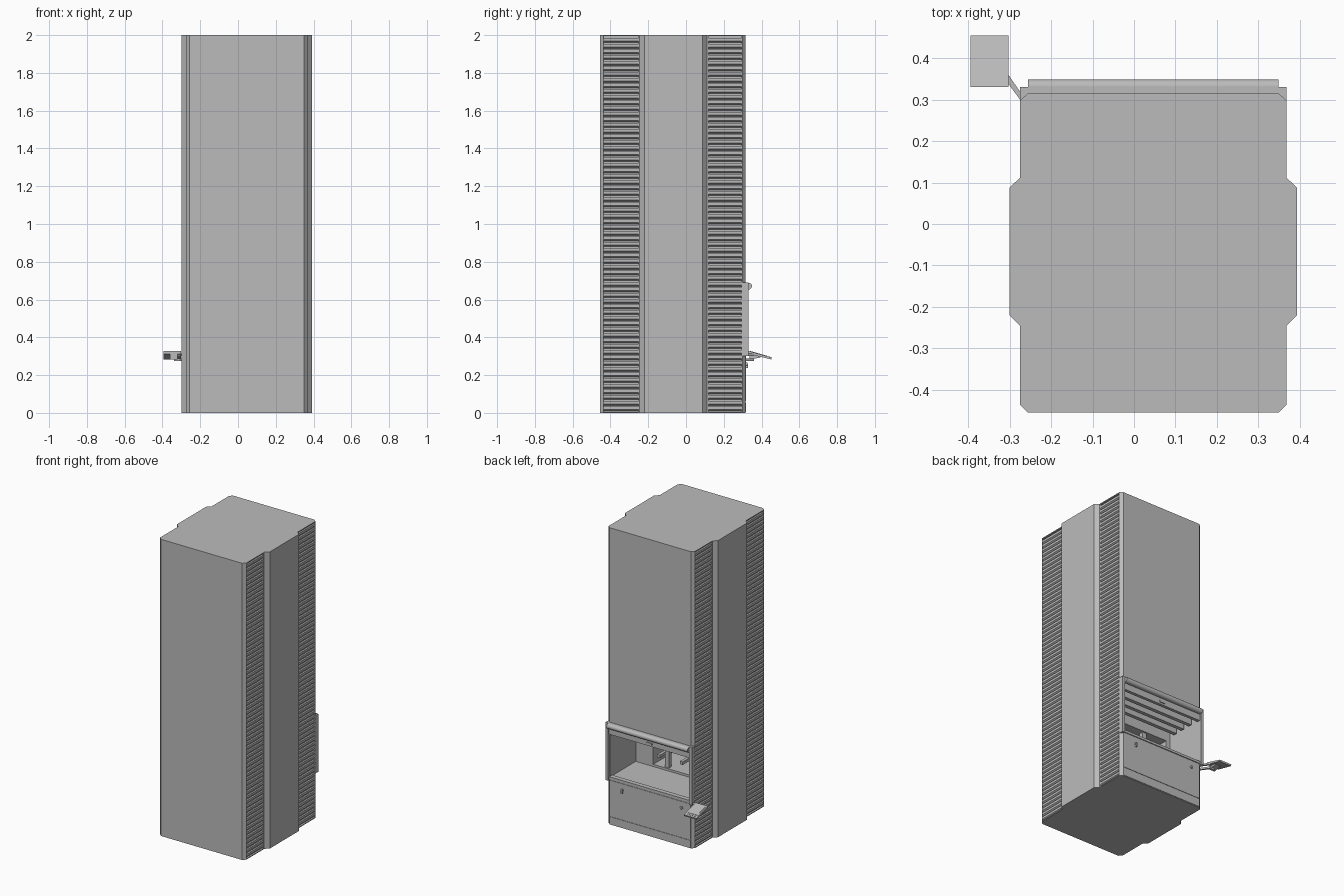
import bpy, bmesh
from math import radians
from mathutils import Matrix

if "Cube" in bpy.data.objects:
    bpy.data.objects.remove(bpy.data.objects["Cube"], do_unlink=True)

grey = bpy.data.materials.new("light grey steel")
grey.use_nodes = True
grey.diffuse_color = (0.5, 0.5, 0.5, 1)
grey.node_tree.nodes["Principled BSDF"].inputs["Base Color"].default_value = (0.5, 0.5, 0.5, 1)

CX = 0.0465          # centre line of the cabinet
HALF = 0.3215        # half width at the louvre bays


def finish(name, bm):
    bmesh.ops.recalc_face_normals(bm, faces=bm.faces)
    mesh = bpy.data.meshes.new(name)
    bm.to_mesh(mesh)
    bm.free()
    mesh.materials.append(grey)
    ob = bpy.data.objects.new(name, mesh)
    bpy.context.collection.objects.link(ob)
    return ob


def box(name, x, y, z):
    """Box from (low, high) pairs."""
    bm = bmesh.new()
    bmesh.ops.create_cube(bm, size=1)
    for v in bm.verts:
        v.co = [r[0] if c < 0 else r[1] for c, r in zip(v.co, (x, y, z))]
    return finish(name, bm)


def prism(name, points, move):
    """Closed outline extruded by a vector."""
    bm = bmesh.new()
    face = bm.faces.new([bm.verts.new(p) for p in points])
    out = bmesh.ops.extrude_face_region(bm, geom=[face])
    verts = [g for g in out["geom"] if isinstance(g, bmesh.types.BMVert)]
    bmesh.ops.translate(bm, verts=verts, vec=move)
    return finish(name, bm)


def rod(name, centre, radius, length, axis):
    bm = bmesh.new()
    bmesh.ops.create_cone(bm, cap_ends=True, segments=20, radius1=radius,
                          radius2=radius, depth=length)
    turn = Matrix.Rotation(radians(90), 4, "Y" if axis == "x" else "X")
    bmesh.ops.transform(bm, matrix=Matrix.Translation(centre) @ turn, verts=bm.verts)
    ob = finish(name, bm)
    bpy.context.view_layer.objects.active = ob
    ob.select_set(True)
    bpy.ops.object.shade_smooth_by_angle(angle=radians(40))
    ob.select_set(False)
    return ob


def cut(target, cutter):
    cutter.hide_render = True
    mod = target.modifiers.new("cut", "BOOLEAN")
    mod.object = cutter
    mod.operation = "DIFFERENCE"
    mod.solver = "EXACT"
    bpy.context.view_layer.objects.active = target
    bpy.ops.object.modifier_apply(modifier=mod.name)
    bpy.data.objects.remove(cutter, do_unlink=True)


# Cabinet: mirrored plan outline with chamfered corners and wider middle
half = [(0.303, -0.455), (HALF, -0.436), (HALF, -0.246), (0.3465, -0.221),
        (0.3465, 0.088), (HALF, 0.112), (HALF, 0.298), (0.303, 0.315)]
outline = [(CX + x, y, 0) for x, y in half] + [(CX - x, y, 0) for x, y in reversed(half)]
cabinet = prism("cabinet", outline, (0, 0, 2))

# Louvre bays, access opening and inner shaft
bays = [(-0.436, -0.252), (0.118, 0.295)]
for s in (-1, 1):
    for y in bays:
        edges = sorted((CX + s * (HALF - 0.012), CX + s * (HALF + 0.02)))
        cut(cabinet, box("bay_cutter", edges, y, (0.006, 1.994)))
cut(cabinet, box("opening_cutter", (CX - 0.3, CX + 0.3), (0.04, 0.4), (0.32, 0.65)))
cut(cabinet, box("shaft_cutter", (CX - 0.27, CX + 0.17), (-0.3, 0.06), (0.335, 0.58)))

# Louvre slats, repeated up each bay
for s, side in ((-1, "right"), (1, "left")):
    for (y0, y1), place in zip(bays, ("front", "back")):
        outer, inner = CX + s * (HALF - 0.001), CX + s * (HALF - 0.012)
        profile = [(inner, y0, 0.01), (outer, y0, 0.018), (outer, y0, 0.034), (inner, y0, 0.034)]
        slat = prism(f"{side}_{place}_louvres", profile, (0, y1 - y0, 0))
        arr = slat.modifiers.new("stack", "ARRAY")
        arr.count = 66
        arr.use_relative_offset = False
        arr.use_constant_offset = True
        arr.constant_offset_displace = (0, 0, 0.03)

# Opening surround: side rails, rolled door, header and latch
for s, side in ((-1, "right"), (1, "left")):
    x = sorted((CX + s * 0.302, CX + s * HALF))
    box(f"{side}_door_rail", x, (0.296, 0.331), (0.3, 0.69))
rod("door_roll", (CX, 0.331, 0.671), 0.018, 0.604, "x")
box("roll_backing", (CX - 0.302, CX + 0.302), (0.31, 0.331), (0.654, 0.689))
box("door_header", (CX - 0.302, CX + 0.302), (0.3, 0.321), (0.61, 0.654))
box("door_latch", (CX - 0.02, CX + 0.02), (0.32, 0.327), (0.622, 0.634))
box("opening_sill", (CX - 0.302, CX + 0.302), (0.29, 0.321), (0.308, 0.324))

# Inside: ceiling fins, guide posts and tray runners
for i in range(3):
    y = 0.09 + i * 0.07
    box("ceiling_fin", (CX - 0.29, CX + 0.29), (y, y + 0.025), (0.605, 0.65))
for x in (-0.12, 0.06):
    box("guide_post", (CX + x, CX + x + 0.03), (0.0, 0.03), (0.335, 0.58))
for x in (-0.25, -0.17, -0.05, 0.12):
    box("tray_runner", (CX + x, CX + x + 0.02), (-0.29, 0.04), (0.39, 0.41))
box("tray", (CX - 0.26, CX + 0.16), (-0.28, -0.02), (0.5, 0.515))

# Lower service panel, kick strip and locks
box("service_panel", (CX - 0.303, CX + 0.303), (0.312, 0.318), (0.062, 0.3))
box("kick_strip", (CX - 0.303, CX + 0.303), (0.312, 0.318), (0.004, 0.054))
for x in (0.252, -0.19):
    rod("panel_lock", (x, 0.32, 0.258), 0.009, 0.012, "y")
box("lock_handle", (0.247, 0.257), (0.318, 0.328), (0.238, 0.262))

# Control console: sloping slab, raised screen, keys and bracket
side_profile = [(-0.395, 0.331, 0.312), (-0.395, 0.331, 0.328),
                (-0.395, 0.455, 0.293), (-0.395, 0.452, 0.283)]
prism("console", side_profile, (0.092, 0, 0))


def on_console(name, x, y):
    """Thin plate lying on the sloping console top."""
    top = [0.328 - (v - 0.331) * 0.282 for v in y]
    prism(name, [(x[0], y[0], top[0] - 0.003), (x[0], y[0], top[0] + 0.002),
                 (x[0], y[1], top[1] + 0.002), (x[0], y[1], top[1] - 0.003)],
          (x[1] - x[0], 0, 0))


on_console("console_screen", (-0.386, -0.312), (0.339, 0.43))
for i in range(6):
    x = -0.378 + i * 0.01
    on_console("console_key", (x, x + 0.006), (0.438, 0.444))
prism("console_bracket", [(-0.36, 0.335, 0.283), (-0.36, 0.335, 0.316),
                          (-0.36, 0.395, 0.303), (-0.36, 0.395, 0.293)], (0.04, 0, 0))
for z in (0.275, 0.302):
    prism("console_arm", [(-0.275, 0.3, z), (-0.27, 0.312, z), (-0.303, 0.36, z),
                          (-0.34, 0.36, z), (-0.34, 0.345, z), (-0.308, 0.345, z)],
          (0, 0, 0.012))
